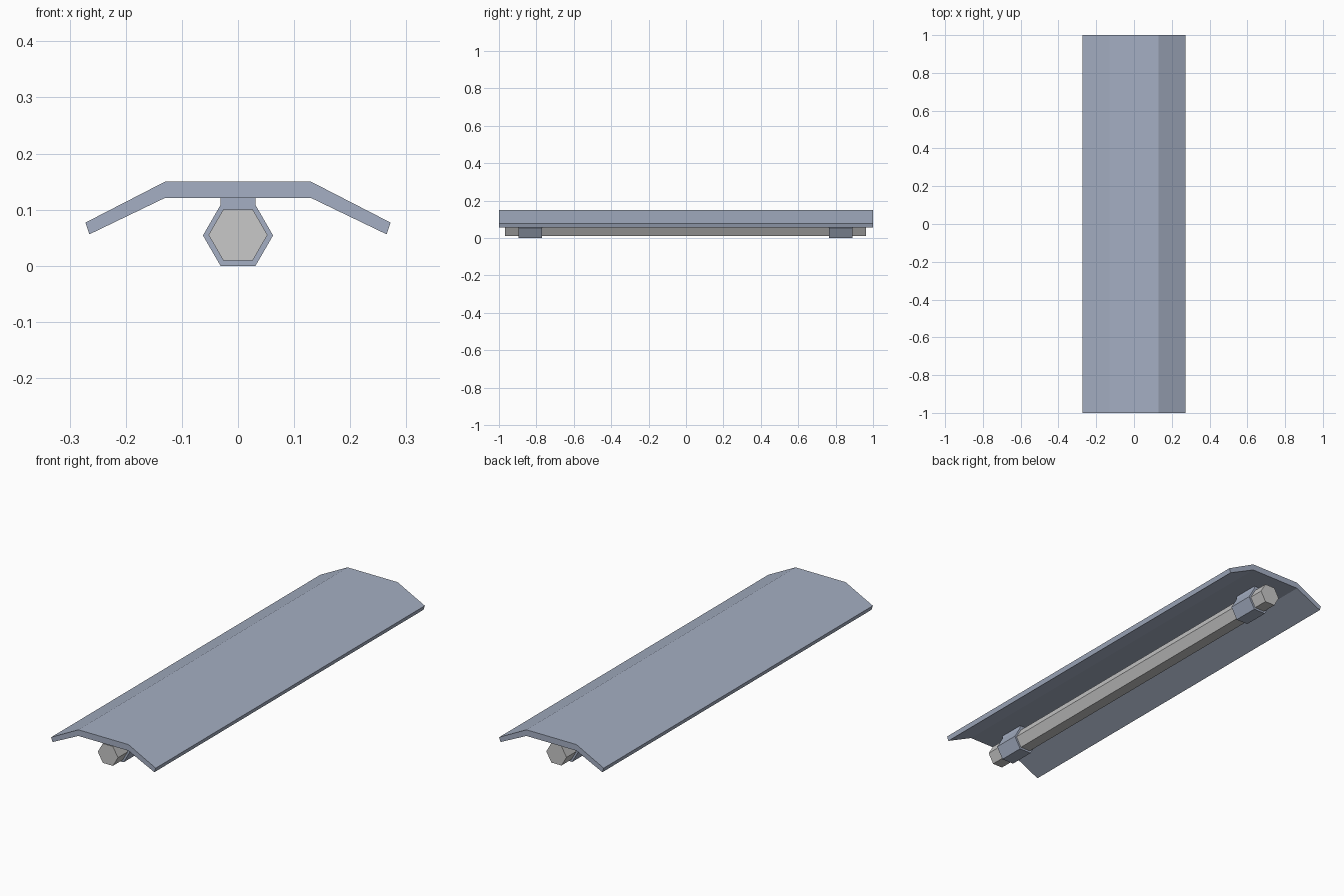
import bpy, bmesh, math

if "Cube" in bpy.data.objects:
    bpy.data.objects.remove(bpy.data.objects["Cube"])


def material(name, colour):
    m = bpy.data.materials.new(name)
    m.diffuse_color = (*colour, 1)
    m.use_nodes = True
    m.node_tree.nodes["Principled BSDF"].inputs["Base Color"].default_value = m.diffuse_color
    return m


metal = material("blue grey metal", (0.376, 0.429, 0.546))
glass = material("light grey tube", (0.578, 0.578, 0.578))


def extrude_profile(name, points, y0, y1, mat):
    """Extrude an x-z outline along y into a closed solid."""
    bm = bmesh.new()
    face = bm.faces.new([bm.verts.new((x, y0, z)) for x, z in points])
    ext = bmesh.ops.extrude_face_region(bm, geom=[face], use_keep_orig=True)
    moved = [v for v in ext["geom"] if isinstance(v, bmesh.types.BMVert)]
    bmesh.ops.translate(bm, vec=(0, y1 - y0, 0), verts=moved)
    bmesh.ops.recalc_face_normals(bm, faces=bm.faces)
    mesh = bpy.data.meshes.new(name)
    bm.to_mesh(mesh)
    bm.free()
    mesh.materials.append(mat)
    obj = bpy.data.objects.new(name, mesh)
    bpy.context.collection.objects.link(obj)
    return obj


def hexagon(radius, z):
    return [(radius * math.cos(math.radians(a)), z + radius * math.sin(math.radians(a)))
            for a in range(0, 360, 60)]


# Folded reflector hood
half = [(0.13, 0.15), (0.272, 0.077), (0.265, 0.056), (0.13, 0.121)]
hood = half + [(-x, z) for x, z in reversed(half)]
extrude_profile("reflector_hood", hood, -1, 1, metal)

# Hexagonal lamp tube
CZ = 0.055
extrude_profile("lamp_tube", hexagon(0.0525, CZ), -0.967, 0.963, glass)

# Two hexagonal sockets, each with a neck up to the hood
R = 0.0625
socket = hexagon(R, CZ - 0.0009)
socket[2:2] = [(R / 2, 0.121), (-R / 2, 0.121)]
for name, y0, y1 in (("front_socket", -0.895, -0.77), ("back_socket", 0.765, 0.89)):
    extrude_profile(name, socket, y0, y1, metal)
